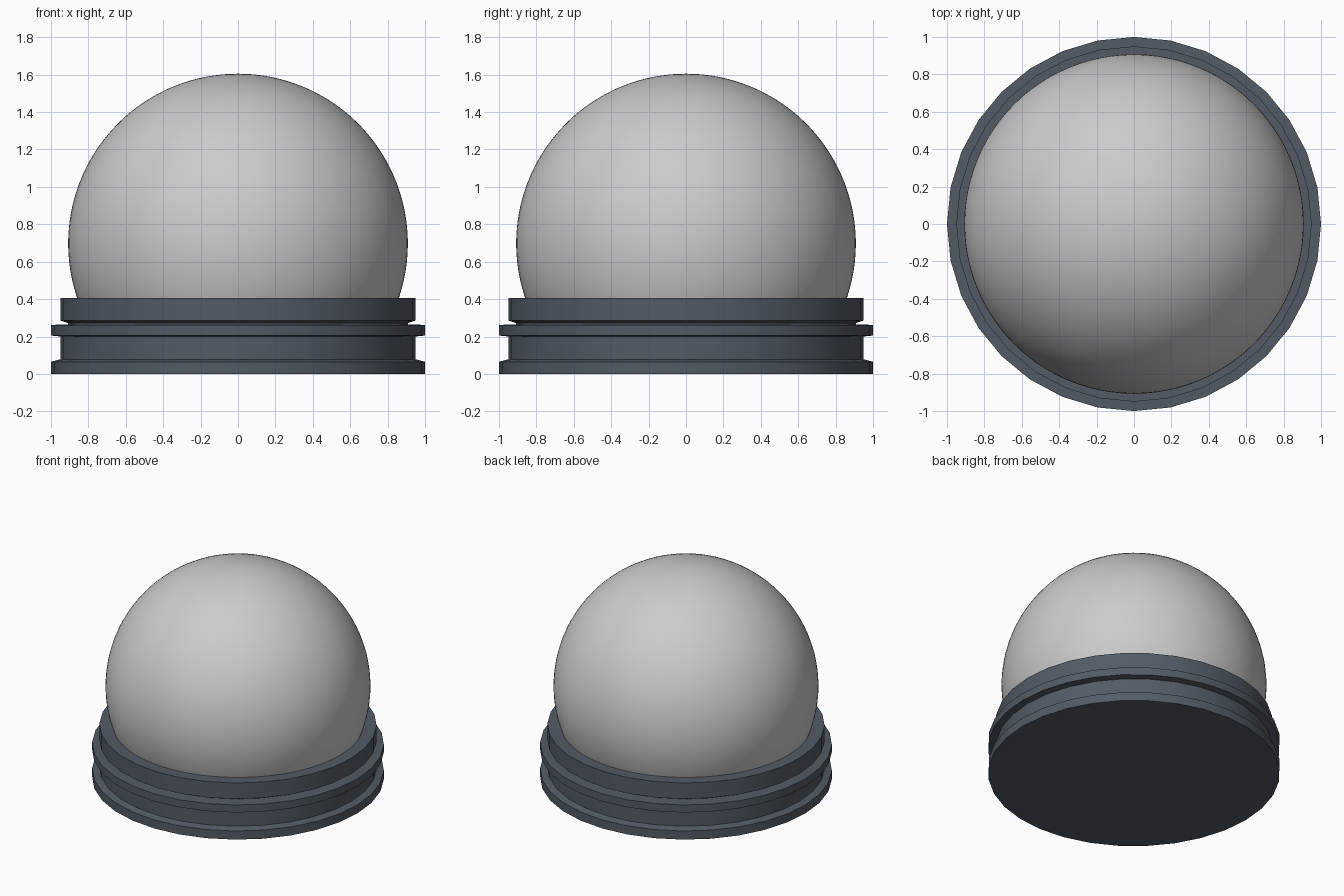
import bpy, bmesh
from math import sin, cos, tau, pi

if "Cube" in bpy.data.objects:
    bpy.data.objects.remove(bpy.data.objects["Cube"])


def lathe(name, profile, sides, angle, color=None):
    """Revolve a (radius, height) profile around z; radius 0 ends become caps."""
    bm = bmesh.new()
    rings = []
    for r, z in profile:
        if r == 0:
            rings.append([bm.verts.new((0, 0, z))])
        else:
            rings.append([bm.verts.new((r * cos(tau * i / sides), r * sin(tau * i / sides), z))
                          for i in range(sides)])
    for a, b in zip(rings, rings[1:]):
        for i in range(sides):
            j = (i + 1) % sides
            loop = [a[i % len(a)], a[j % len(a)], b[j % len(b)], b[i % len(b)]]
            bm.faces.new(list(dict.fromkeys(loop)))
    # flat caps where the profile does not reach the axis
    for ring in (rings[0], rings[-1]):
        if len(ring) > 1:
            bm.faces.new(ring)
    bmesh.ops.recalc_face_normals(bm, faces=bm.faces)
    mesh = bpy.data.meshes.new(name)
    bm.to_mesh(mesh)
    bm.free()
    obj = bpy.data.objects.new(name, mesh)
    bpy.context.collection.objects.link(obj)
    if color:
        mat = bpy.data.materials.new(name + "_paint")
        mat.diffuse_color = color
        mat.use_nodes = True
        mat.node_tree.nodes["Principled BSDF"].inputs["Base Color"].default_value = mat.diffuse_color
        mesh.materials.append(mat)
    bpy.ops.object.select_all(action='DESELECT')
    obj.select_set(True)
    bpy.context.view_layer.objects.active = obj
    bpy.ops.object.shade_smooth_by_angle(angle=angle)
    return obj


# Stepped base: foot flange, waist, middle band, groove, upper collar
lathe("base", [(1.0, 0), (1.0, 0.065), (0.95, 0.078), (0.95, 0.2),
               (1.0, 0.205), (1.0, 0.262), (0.91, 0.265), (0.91, 0.272),
               (0.95, 0.285), (0.95, 0.405)],
      32, 0.52, (0.085, 0.105, 0.13, 1))

# Globe: sphere cut off just inside the collar
RADIUS, CENTRE, LOW = 0.908, 0.697, -0.36
steps = 40
arc = [LOW + (pi / 2 - LOW) * i / steps for i in range(steps)]
lathe("dome", [(RADIUS * cos(t), CENTRE + RADIUS * sin(t)) for t in arc]
      + [(0, CENTRE + RADIUS)], 96, 0.52)
